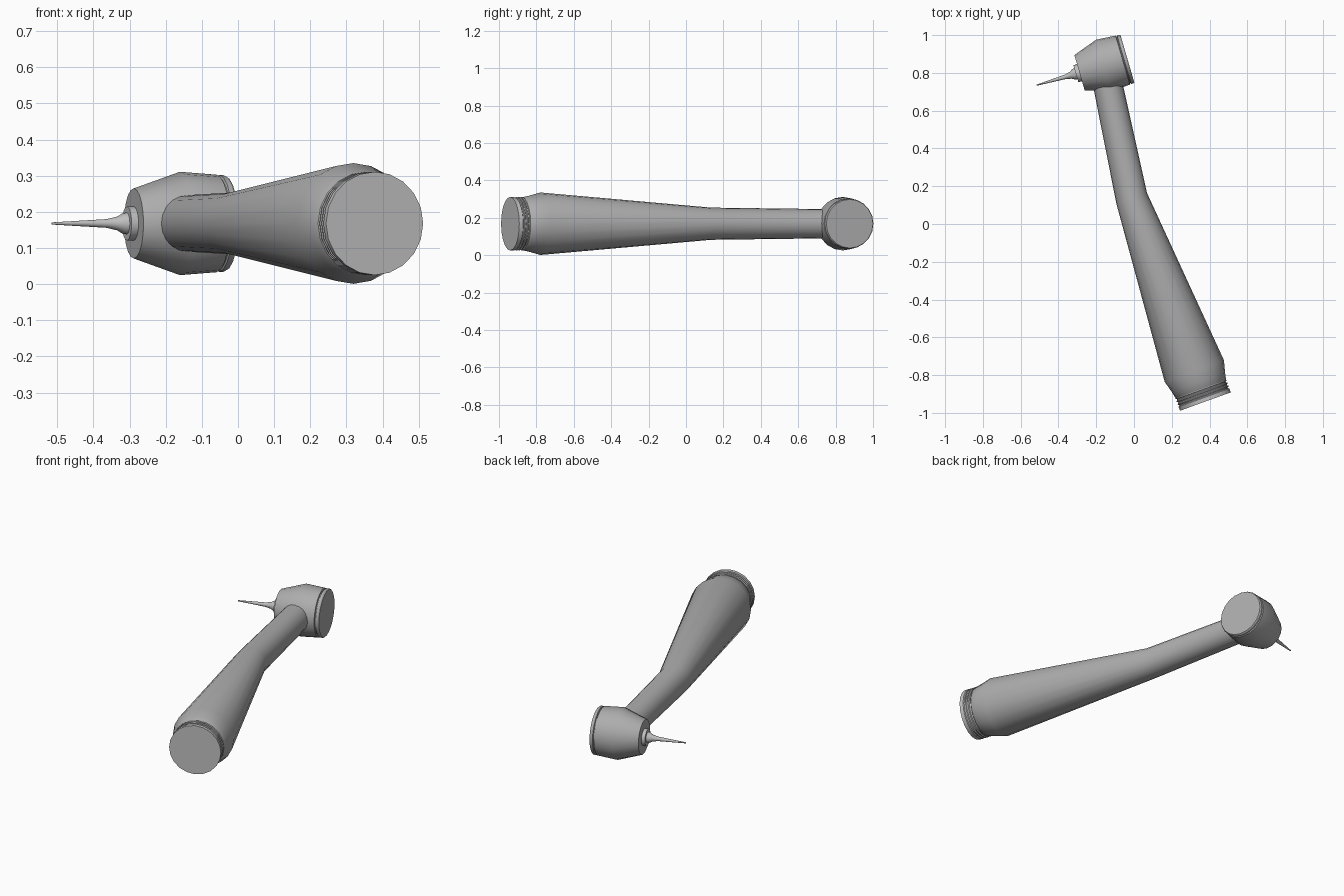
import bpy, bmesh, math
from mathutils import Vector

cube = bpy.data.objects.get("Cube")
if cube:
    bpy.data.objects.remove(cube, do_unlink=True)

AXIS_Z = 0.168
SIDES = 20


def material(name, value):
    mat = bpy.data.materials.new(name)
    mat.use_nodes = True
    color = (value, value, value, 1)
    mat.diffuse_color = color
    mat.node_tree.nodes["Principled BSDF"].inputs["Base Color"].default_value = color
    return mat


body_grey = material("body grey", 0.42)
metal_grey = material("light metal grey", 0.52)


def loft(name, rings, mat, sides=SIDES):
    """Skin round rings given as (centre, normal, radius), capping both ends."""
    bm = bmesh.new()
    up = Vector((0, 0, 1))
    loops = []
    for centre, normal, radius in rings:
        side = normal.cross(up).normalized()
        loops.append([bm.verts.new(centre + radius * (side * math.cos(a) + up * math.sin(a)))
                      for a in (math.tau * i / sides for i in range(sides))])
    for a, b in zip(loops, loops[1:]):
        for i in range(sides):
            j = (i + 1) % sides
            bm.faces.new((a[i], a[j], b[j], b[i]))
    bm.faces.new(loops[0])
    bm.faces.new(loops[-1])
    bmesh.ops.recalc_face_normals(bm, faces=bm.faces)
    mesh = bpy.data.meshes.new(name)
    bm.to_mesh(mesh)
    bm.free()
    mesh.materials.append(mat)
    obj = bpy.data.objects.new(name, mesh)
    bpy.context.collection.objects.link(obj)
    bpy.ops.object.select_all(action='DESELECT')
    obj.select_set(True)
    bpy.context.view_layer.objects.active = obj
    bpy.ops.object.shade_smooth_by_angle(angle=math.radians(30))
    return obj


def along(origin, direction, profile):
    """Turn (distance, radius) pairs into rings on a straight axis."""
    return [(origin + direction * s, direction, r) for s, r in profile]


base = Vector((0.378, -0.94, AXIS_Z))
bend = Vector((-0.012, 0.135, AXIS_Z))
cap_centre = Vector((-0.035, 0.875, AXIS_Z))
handle_dir = (bend - base).normalized()
head_dir = Vector((-0.96, -0.28, 0)).normalized()
head_centre = cap_centre + head_dir * 0.13
neck_dir = (head_centre - bend).normalized()

# Handle: shoulder, long taper, bend and slim neck running into the head
handle = along(base, handle_dir, [(0.065, 0.136), (0.075, 0.143), (0.108, 0.15),
                                  (0.172, 0.167)])
handle += [(bend, handle_dir, 0.086), (head_centre, neck_dir, 0.077)]
loft("handle", handle, body_grey)

# Threaded coupling at the base
thread = [(0, 0.143), (0.022, 0.143)]
for i in range(3):
    s = 0.022 + i * 0.016
    thread += [(s + 0.004, 0.137), (s + 0.009, 0.137), (s + 0.011, 0.143), (s + 0.016, 0.143)]
loft("coupling", along(base, handle_dir, thread), metal_grey)

# Turbine head with its push-button cap
loft("head", along(cap_centre, head_dir, [(0.024, 0.13), (0.026, 0.135), (0.131, 0.143),
                                          (0.264, 0.097)]), body_grey)
loft("head_cap", along(cap_centre, head_dir, [(0, 0.13), (0.006, 0.134), (0.018, 0.134),
                                              (0.021, 0.128), (0.03, 0.128)]), body_grey)

# Chuck collar and tapered bur
loft("chuck_collar", along(cap_centre, head_dir, [(0.255, 0.047), (0.284, 0.047)]), metal_grey)
loft("bur", along(cap_centre, head_dir, [(0.27, 0.031), (0.295, 0.029), (0.312, 0.019),
                                         (0.342, 0.012), (0.5, 0.003)]), metal_grey, 16)
